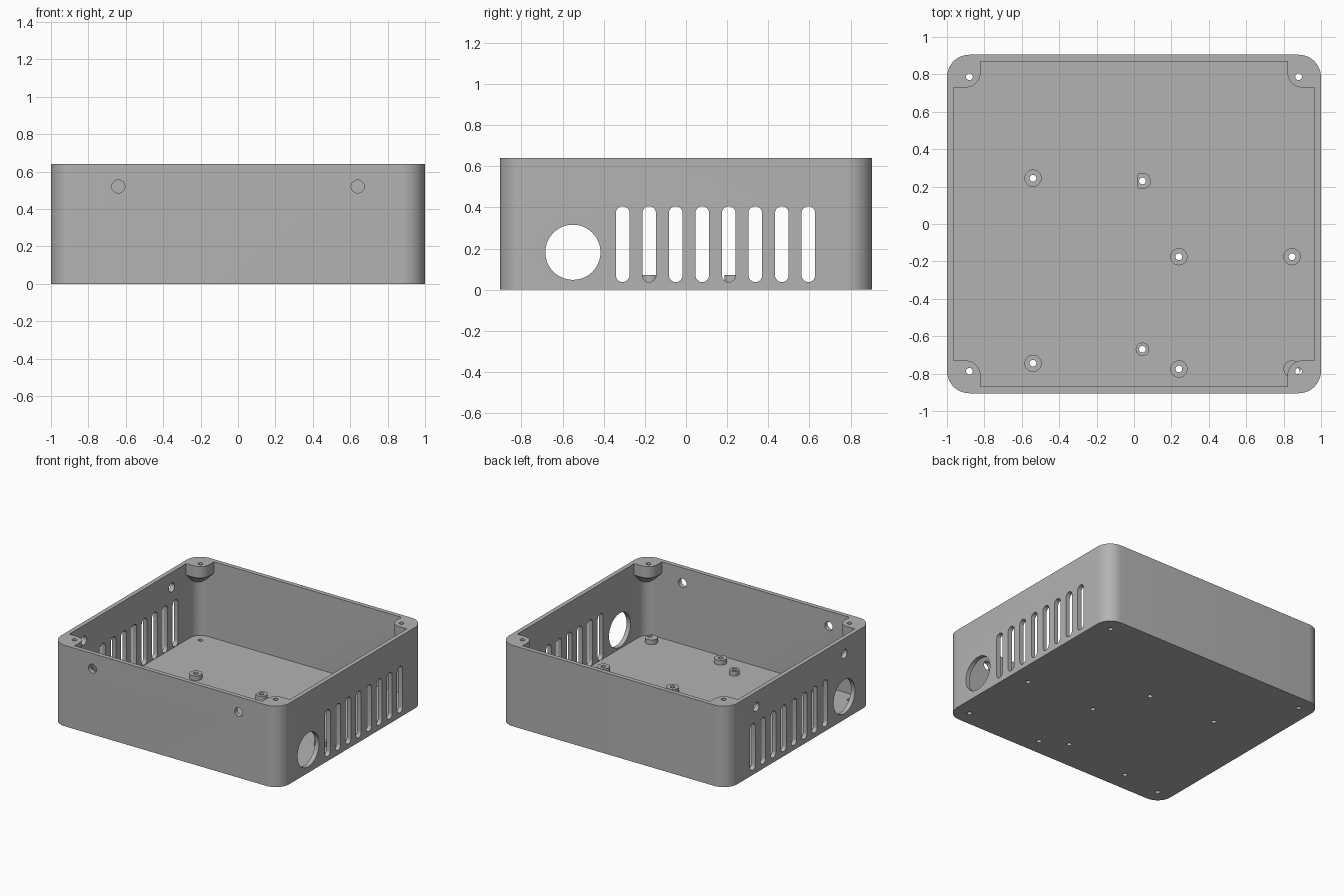
import bpy, bmesh
from math import sin, cos, pi, radians

if "Cube" in bpy.data.objects:
    bpy.data.objects.remove(bpy.data.objects["Cube"])

HX, HY, TOP, WALL = 1.0, 0.905, 0.64, 0.035
PIN = 0.018  # screw hole radius

grey = bpy.data.materials.new("plain_grey")
grey.use_nodes = True
grey.diffuse_color = (0.45, 0.45, 0.45, 1)
grey.node_tree.nodes["Principled BSDF"].inputs["Base Color"].default_value = (0.45, 0.45, 0.45, 1)


def arc(cx, cy, r, start, end, n):
    return [(cx + r * cos(start + (end - start) * i / n),
             cy + r * sin(start + (end - start) * i / n)) for i in range(n + 1)]


def circle(cx, cy, r, n=40):
    return arc(cx, cy, r, 0, 2 * pi, n)[:-1]


def rounded_rect(hx, hy, r):
    pts = []
    for k, (sx, sy) in enumerate([(1, 1), (-1, 1), (-1, -1), (1, -1)]):
        pts += arc(sx * (hx - r), sy * (hy - r), r, k * pi / 2, (k + 1) * pi / 2, 12)
    return pts


def finish(name, bm):
    bmesh.ops.recalc_face_normals(bm, faces=bm.faces)
    mesh = bpy.data.meshes.new(name)
    bm.to_mesh(mesh)
    bm.free()
    mesh.materials.append(grey)
    ob = bpy.data.objects.new(name, mesh)
    bpy.context.collection.objects.link(ob)
    return ob


def add_loft(bm, rings, closed=False):
    """Skin a list of 3D rings, capping the ends unless the loop is closed."""
    loops = [[bm.verts.new(p) for p in ring] for ring in rings]
    n = len(loops[0])
    pairs = list(zip(loops, loops[1:])) + ([(loops[-1], loops[0])] if closed else [])
    for a, b in pairs:
        for i in range(n):
            j = (i + 1) % n
            bm.faces.new((a[i], a[j], b[j], b[i]))
    if not closed:
        bm.faces.new(loops[0])
        bm.faces.new(loops[-1])


def add_prism(bm, pts, lo, hi, axis="z"):
    place = {"x": lambda a, b, t: (t, a, b),
             "y": lambda a, b, t: (a, t, b),
             "z": lambda a, b, t: (a, b, t)}[axis]
    add_loft(bm, [[place(a, b, t) for a, b in pts] for t in (lo, hi)])


def subtract(ob, cutter):
    """Cut one object from another and discard the cutter."""
    cutter.hide_render = True
    mod = ob.modifiers.new("cut", "BOOLEAN")
    mod.operation, mod.solver, mod.object = "DIFFERENCE", "EXACT", cutter
    bpy.context.view_layer.update()
    mesh = bpy.data.meshes.new_from_object(ob.evaluated_get(bpy.context.evaluated_depsgraph_get()))
    ob.modifiers.clear()
    ob.data = mesh
    bpy.data.objects.remove(cutter)


def smooth(ob):
    bpy.ops.object.select_all(action="DESELECT")
    ob.select_set(True)
    bpy.context.view_layer.objects.active = ob
    bpy.ops.object.shade_smooth_by_angle(angle=radians(30))


# Outer shell
bm = bmesh.new()
add_prism(bm, rounded_rect(HX, HY, 0.12), 0, TOP)
body = finish("enclosure_body", bm)

# Cavity, leaving a tapered screw boss in each corner
bm = bmesh.new()
add_prism(bm, rounded_rect(HX - WALL, HY - WALL, 0.085), WALL, 0.7)
cavity = finish("cavity_cutter", bm)

bm = bmesh.new()
BX, BY, BR, TAPER = 0.82, 0.73, 0.08, 0.16
profile = arc(BX + BR, BY + BR, BR, pi, 1.5 * pi, 10) + [(1.1, BY), (1.1, 1.0), (BX, 1.0)]
for sx in (-1, 1):
    for sy in (-1, 1):
        add_loft(bm, [[(sx * (x + d), sy * (y + d), z) for x, y in profile]
                      for z, d in ((0.55 - TAPER, TAPER), (0.55, 0), (0.8, 0))])
subtract(cavity, finish("boss_shapes", bm))
subtract(body, cavity)

# Vent slots and cable opening through both side walls
bm = bmesh.new()
SLOT_R, LOW, HIGH = 0.033, 0.037, 0.406
for i in range(8):
    y = -0.308 + i * 0.129
    slot = (arc(y, HIGH - SLOT_R, SLOT_R, 0, pi, 12)
            + arc(y, LOW + SLOT_R, SLOT_R, pi, 2 * pi, 12))
    add_prism(bm, slot, -1.1, 1.1, "x")
add_prism(bm, circle(-0.55, 0.182, 0.134, 64), -1.1, 1.1, "x")

# Small mounting holes in the front wall and one side wall
for s in (-1, 1):
    add_prism(bm, circle(s * 0.64, 0.52, 0.035), -1.0, -0.84, "y")
    add_prism(bm, circle(s * 0.55, 0.52, 0.035), -1.1, -0.93, "x")
subtract(body, finish("wall_openings", bm))

# Standoffs: x, y, radius
STANDOFFS = [(-0.54, 0.245, 0.046), (0.045, 0.23, 0.044), (0.24, -0.175, 0.046),
             (0.845, -0.175, 0.046), (-0.54, -0.745, 0.046), (0.045, -0.67, 0.036),
             (0.24, -0.775, 0.046)]
CORNER = (0.88, 0.787)

# Screw holes through corners and floor
bm = bmesh.new()
for sx in (-1, 1):
    for sy in (-1, 1):
        add_prism(bm, circle(sx * CORNER[0], sy * CORNER[1], PIN, 24), -0.1, 0.8)
for x, y, r in STANDOFFS:
    add_prism(bm, circle(x, y, PIN, 24), -0.1, 0.1)
subtract(body, finish("screw_holes", bm))
smooth(body)


# Ring-shaped standoffs on the floor
def standoff(name, x, y, r, hole, min_x=-2):
    outer = [(max(a, min_x), b) for a, b in circle(x, y, r, 24)]
    inner = circle(*hole, PIN, 24)
    bm = bmesh.new()
    add_loft(bm, [[(a, b, z) for a, b in pts] for pts, z in
                  ((outer, WALL), (outer, 0.072), (inner, 0.072), (inner, WALL))], closed=True)
    smooth(finish(name, bm))


for i, (x, y, r) in enumerate(STANDOFFS):
    standoff(f"standoff_{i + 1}", x, y, r, (x, y), min_x=0.015 if i == 1 else -2)
standoff("corner_standoff", 0.845, -0.775, 0.046, (0.868, -CORNER[1]))
